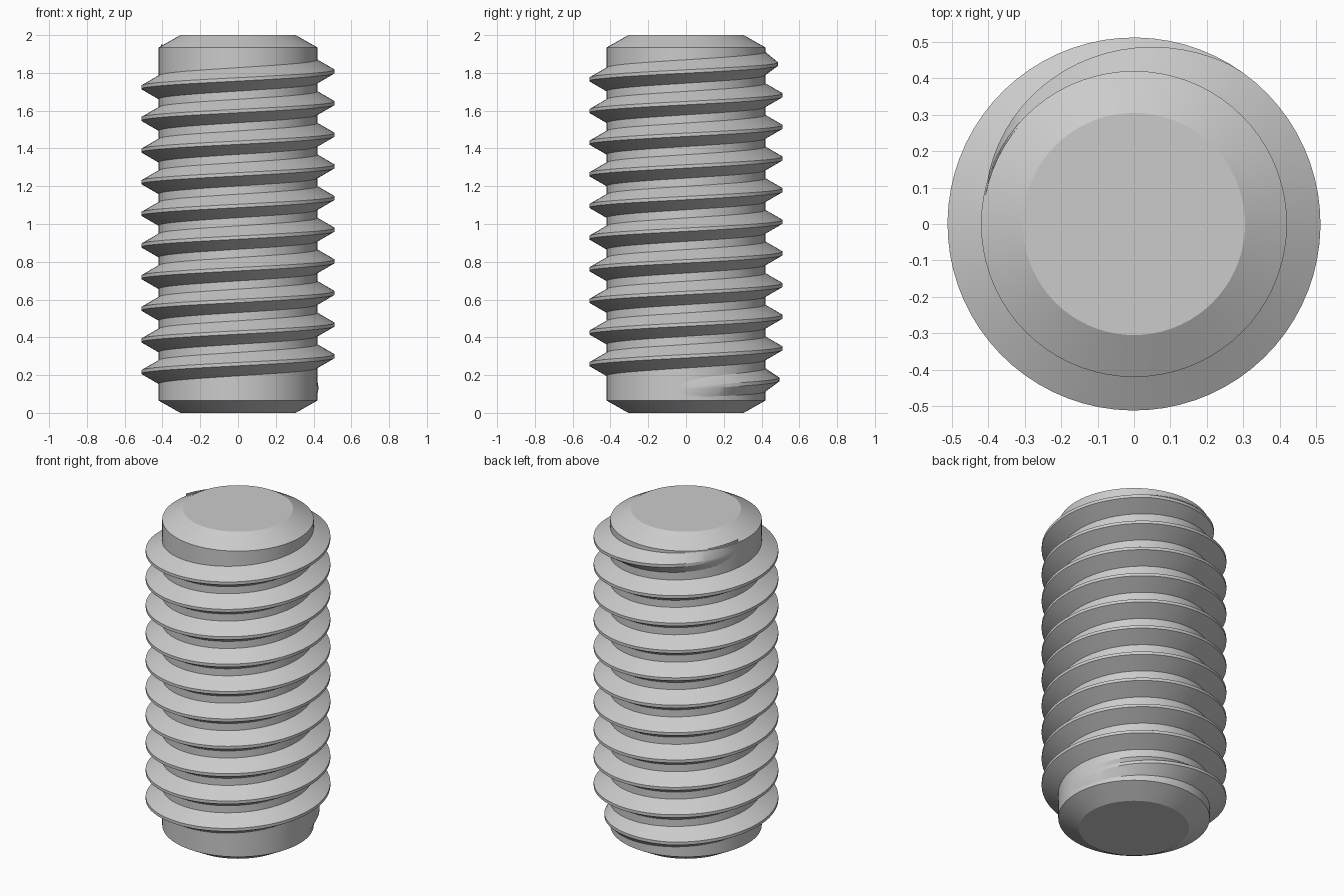
import bpy, bmesh, math

cube = bpy.data.objects.get("Cube")
if cube:
    bpy.data.objects.remove(cube)

SEGS = 72                                  # steps per turn
CORE, CAP, CREST = 0.42, 0.305, 0.512      # radii
ROOT = CORE - 0.005                        # thread foot, sunk into the core
PITCH, Z0 = 0.1675, 0.30                   # crest height at +x on turn zero
FOOT, FLAT = 0.065, 0.009                  # half widths of foot and crest
START, END = -1.03, 9.47                   # turns
RUN_IN, RUN_OUT = 0.35, 0.31               # tapered ends, in turns

steel = bpy.data.materials.new("grey steel")
steel.use_nodes = True
grey = (0.6, 0.6, 0.6, 1)
steel.diffuse_color = grey
steel.node_tree.nodes["Principled BSDF"].inputs["Base Color"].default_value = grey


def finish(name, bm):
    bmesh.ops.recalc_face_normals(bm, faces=bm.faces)
    mesh = bpy.data.meshes.new(name)
    bm.to_mesh(mesh)
    bm.free()
    mesh.materials.append(steel)
    obj = bpy.data.objects.new(name, mesh)
    bpy.context.collection.objects.link(obj)
    bpy.ops.object.select_all(action="DESELECT")
    obj.select_set(True)
    bpy.context.view_layer.objects.active = obj
    bpy.ops.object.shade_smooth_by_angle(angle=math.radians(25))


def loft(bm, rings):
    """Skin closed rings and cap both ends."""
    for a, b in zip(rings, rings[1:]):
        n = len(a)
        for i in range(n):
            j = (i + 1) % n
            bm.faces.new((a[i], a[j], b[j], b[i]))
    bm.faces.new(rings[0])
    bm.faces.new(rings[-1])


def point(bm, r, turn, z):
    a = math.tau * turn
    return bm.verts.new((r * math.cos(a), r * math.sin(a), z))


# Core with chamfered ends
bm = bmesh.new()
profile = [(CAP, 0), (CORE, 0.065), (CORE, 1.935), (CAP, 2)]
loft(bm, [[point(bm, r, i / SEGS, z) for i in range(SEGS)] for r, z in profile])
finish("screw_core", bm)

# Helical thread, fading into the core at both ends
bm = bmesh.new()
rings = []
steps = round((END - START) * SEGS)
for s in range(steps + 1):
    turn = START + (END - START) * s / steps
    fade = min(1, (turn - START) / RUN_IN, (END - turn) / RUN_OUT)
    crest = ROOT + (CREST - ROOT) * max(fade, 0.01)
    z = Z0 + PITCH * turn
    section = [(ROOT, -FOOT), (crest, -FLAT), (crest, FLAT), (ROOT, FOOT)]
    rings.append([point(bm, r, turn, z + dz) for r, dz in section])
loft(bm, rings)
finish("screw_thread", bm)
